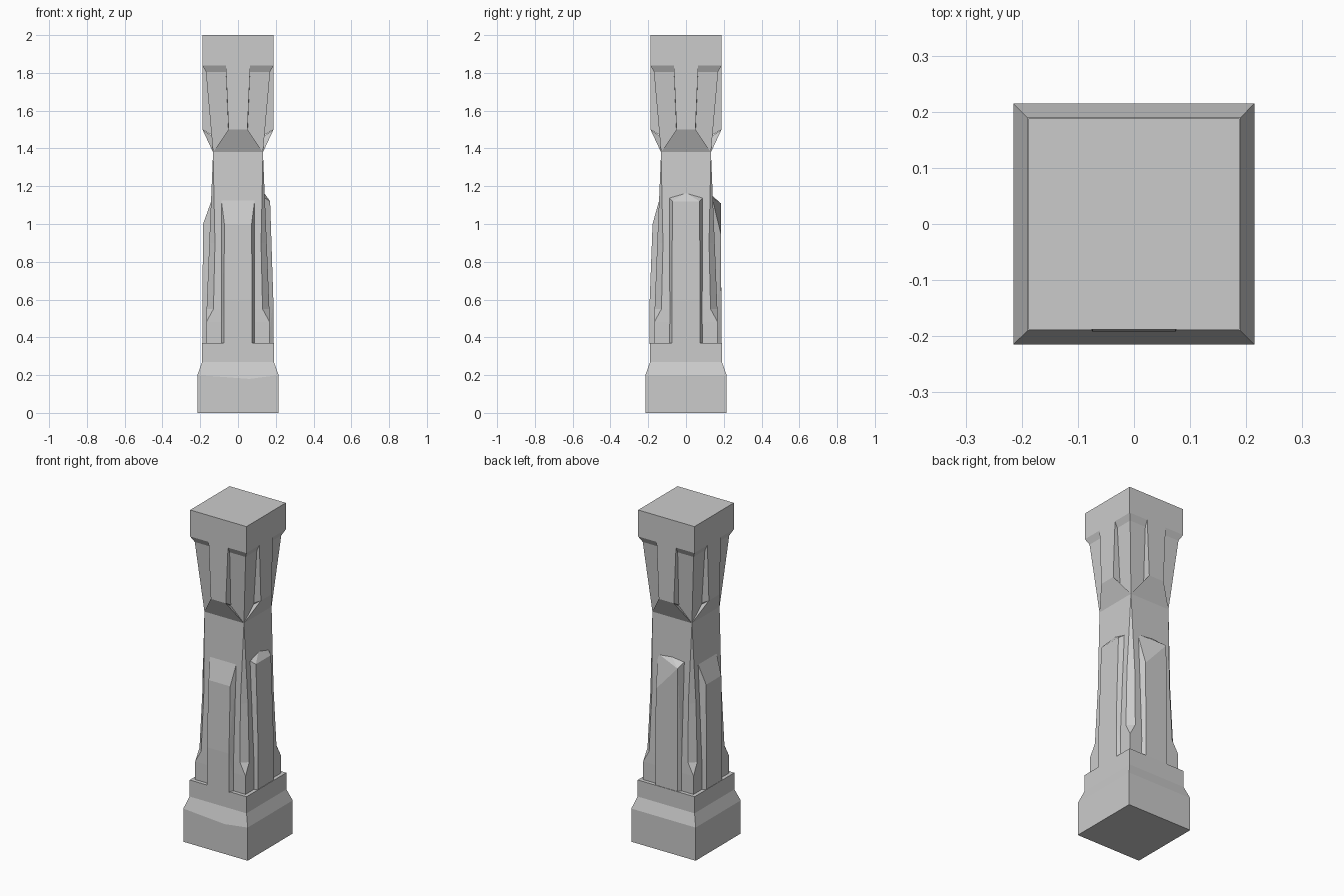
import bpy, bmesh
from math import radians
from mathutils import Matrix

cube = bpy.data.objects.get("Cube")
if cube:
    bpy.data.objects.remove(cube, do_unlink=True)

stone = bpy.data.materials.new("grey_stone")
stone.use_nodes = True
GREY = (0.6, 0.6, 0.6, 1)
stone.diffuse_color = GREY
stone.node_tree.nodes["Principled BSDF"].inputs["Base Color"].default_value = GREY


def finish(name, bm, angle=0):
    bmesh.ops.recalc_face_normals(bm, faces=bm.faces)
    bm.transform(Matrix.Rotation(radians(angle), 4, "Z"))
    mesh = bpy.data.meshes.new(name)
    bm.to_mesh(mesh)
    bm.free()
    mesh.materials.append(stone)
    obj = bpy.data.objects.new(name, mesh)
    bpy.context.collection.objects.link(obj)
    return obj


def square_loft(rings):
    """Stack of squares given as (height, half width, corner cut)."""
    bm = bmesh.new()
    loops = []
    for z, h, c in rings:
        k = h - c
        outline = [(k, -h), (h, -k), (h, k), (k, h),
                   (-k, h), (-h, k), (-h, -k), (-k, -h)]
        loops.append([bm.verts.new((x, y, z)) for x, y in outline])
    for low, high in zip(loops, loops[1:]):
        for i in range(8):
            j = (i + 1) % 8
            bm.faces.new((low[i], low[j], high[j], high[i]))
    bm.faces.new(loops[0][::-1])
    bm.faces.new(loops[-1])
    bmesh.ops.remove_doubles(bm, verts=bm.verts, dist=0.0005)
    return bm


def hull(name, points, angle):
    """Convex block modelled on the front, then turned to its side."""
    bm = bmesh.new()
    for p in points:
        bm.verts.new(p)
    result = bmesh.ops.convex_hull(bm, input=bm.verts)
    loose = {g for g in result["geom_interior"] + result["geom_unused"]
             if isinstance(g, bmesh.types.BMVert)}
    bmesh.ops.delete(bm, geom=list(loose), context="VERTS")
    bmesh.ops.dissolve_limit(bm, angle_limit=radians(1), verts=bm.verts, edges=bm.edges)
    finish(name, bm, angle)


def pair(half, y, z):
    return [(-half, y, z), (half, y, z)]


# Plinth, with a worn dip in the front edge
base = square_loft([(0, 0.215, 0), (0.2, 0.215, 0), (0.27, 0.19, 0), (0.37, 0.19, 0)])
for edge in list(base.edges):
    if all(v.co.y < -0.21 and abs(v.co.z - 0.2) < 0.01 for v in edge.verts):
        _, dip = bmesh.utils.edge_split(edge, edge.verts[0], 0.5)
        dip.co.x, dip.co.z = 0.06, 0.18
finish("plinth", base)

# Shaft with long corner cuts, narrowing to the waist
finish("shaft", square_loft([(0.36, 0.168, 0), (0.48, 0.168, 0), (0.55, 0.166, 0.036),
                             (0.9, 0.152, 0.03), (1.38, 0.132, 0)]))

# Capital flaring up to the square top
finish("capital", square_loft([(1.38, 0.132, 0), (1.805, 0.17, 0),
                               (1.84, 0.188, 0), (2.0, 0.188, 0)]))

# Raised panels: angle, low depth, high depth, left and right shoulder, peak
PANELS = [("front", 0, 0.192, 0.177, 1.0, 1.0, 1.14),
          ("left", 90, 0.187, 0.17, 1.12, 1.12, 1.165),
          ("back", 180, 0.187, 0.184, 0.95, 1.11, 1.15),
          ("right", -90, 0.188, 0.185, 1.0, 1.0, 1.13)]
for side, angle, low, high, z_left, z_right, peak in PANELS:
    points = pair(0.092, -0.16, 0.365) + pair(0.074, -low, 0.365) + pair(0.074, -low, 0.6)
    points += pair(0.09, -0.138, min(peak, 1.14)) + [(0, -0.138, peak)]
    points += [(-0.072, -high, z_left), (0.072, -high, z_right)]
    hull(side + "_panel", points, angle)

# Capital ribs and the flared brackets under them
for side, angle in (("front", 0), ("left", 90), ("back", 180), ("right", -90)):
    hull(side + "_rib",
         pair(0.065, -0.188, 1.85) + pair(0.065, -0.13, 1.85)
         + pair(0.05, -0.188, 1.5) + pair(0.05, -0.13, 1.465), angle)
    hull(side + "_bracket",
         pair(0.132, -0.132, 1.38) + pair(0.05, -0.188, 1.5)
         + pair(0.05, -0.138, 1.465) + pair(0.05, -0.12, 1.45), angle)
